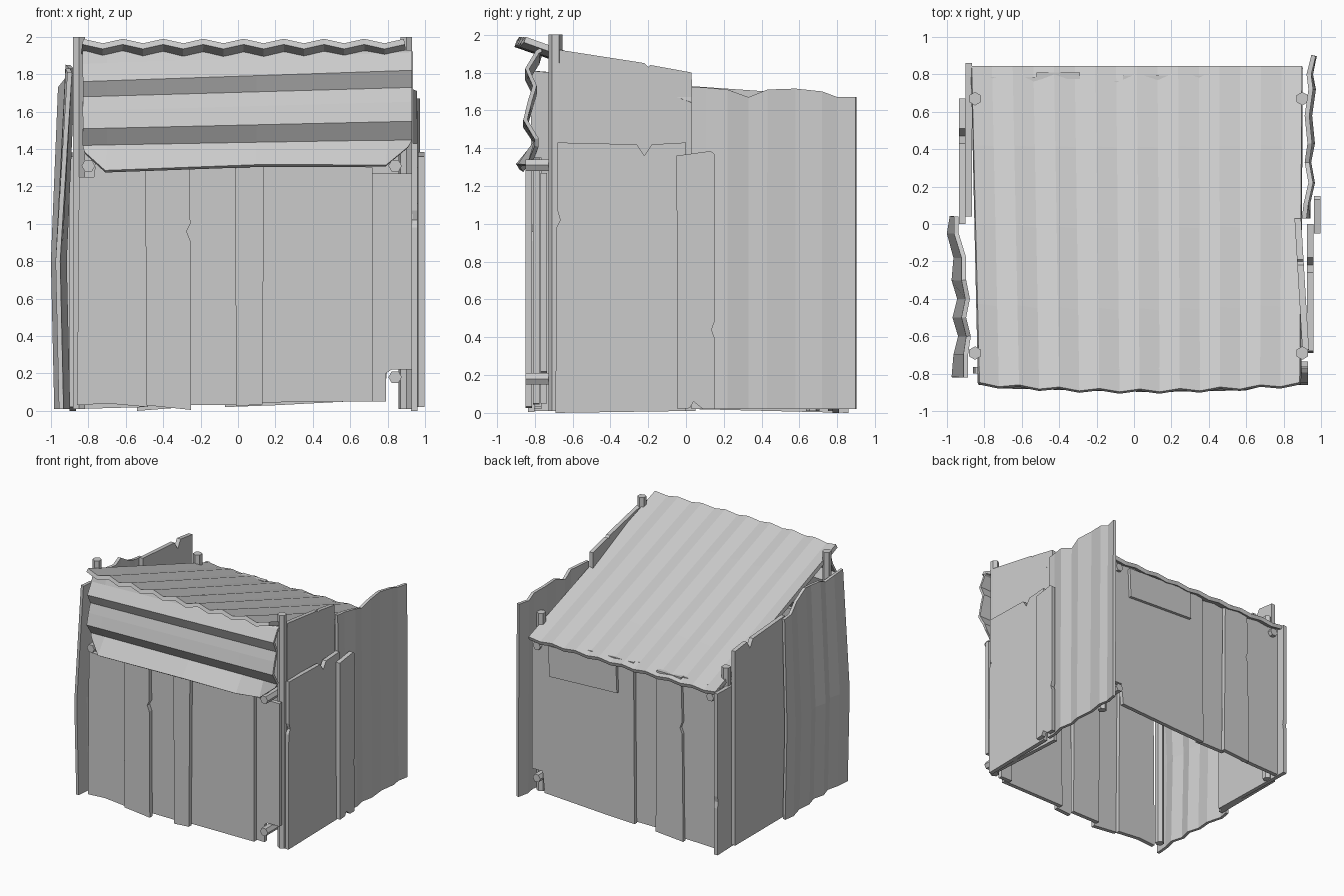
import bpy, bmesh, math
from mathutils import Vector


def finish(bm, name):
    bmesh.ops.recalc_face_normals(bm, faces=bm.faces[:])
    me = bpy.data.meshes.new(name)
    bm.to_mesh(me)
    bm.free()
    ob = bpy.data.objects.new(name, me)
    bpy.context.collection.objects.link(ob)
    return ob


def board(name, axis, pts, depth, thick, slope=0.0, lean=0.0):
    """Flat board: outline (u, z) along x or y, given depth, extruded by thick."""
    bm = bmesh.new()
    vs = []
    for u, z in pts:
        d = depth + slope * u + lean * z
        vs.append(bm.verts.new((u, d, z) if axis == 'x' else (d, u, z)))
    f = bm.faces.new(vs)
    r = bmesh.ops.extrude_face_region(bm, geom=[f])
    off = Vector((0, thick, 0)) if axis == 'x' else Vector((thick, 0, 0))
    for g in r['geom']:
        if isinstance(g, bmesh.types.BMVert):
            g.co += off
    return finish(bm, name)


def sheet(name, rows, thick):
    """Bent metal sheet lofted through rows of points."""
    bm = bmesh.new()
    vr = [[bm.verts.new(p) for p in r] for r in rows]
    for a, b in zip(vr, vr[1:]):
        for i in range(len(a) - 1):
            bm.faces.new((a[i], a[i + 1], b[i + 1], b[i]))
    ob = finish(bm, name)
    m = ob.modifiers.new("thickness", 'SOLIDIFY')
    m.thickness = thick
    m.offset = 0
    return ob


def pole(name, a, b, r=0.036):
    a, b = Vector(a), Vector(b)
    bm = bmesh.new()
    bmesh.ops.create_cone(bm, cap_ends=True, segments=6, radius1=r, radius2=r,
                          depth=(b - a).length)
    q = (b - a).to_track_quat('Z', 'X')
    ob = finish(bm, name)
    ob.rotation_euler = q.to_euler()
    ob.location = (a + b) / 2
    return ob


# Corner posts and side rails
for x in (-0.85, 0.9):
    pole("front_post", (x, -0.69, 0.01), (x, -0.69, 2.0))
    pole("back_post", (x, 0.67, 0.01), (x, 0.67, 1.53))
for x, z in ((-0.8, 1.31), (0.84, 1.31), (0.84, 0.18)):
    pole("side_rail", (x, -0.85, z), (x, 0.82, z))

# Front wall boards
board("front_board_left", 'x', [(-0.86, 0.03), (-0.7, 0.04), (-0.48, 0.02), (-0.49, 1.35),
      (-0.76, 1.35), (-0.77, 1.25), (-0.85, 1.25)], -0.80, 0.035)
board("front_board_2", 'x', [(-0.49, 0.03), (-0.25, 0.005), (-0.255, 0.91), (-0.275, 0.96),
      (-0.255, 1.0), (-0.26, 1.35), (-0.495, 1.35)], -0.835, 0.035)
board("front_board_3", 'x', [(-0.27, 0.03), (0.0, 0.03), (-0.01, 1.35), (-0.28, 1.35)], -0.80, 0.035)
board("front_board_4", 'x', [(-0.01, 0.025), (0.13, 0.035), (0.14, 1.35), (-0.015, 1.35)], -0.85, 0.035)
board("front_board_5", 'x', [(0.11, 0.045), (0.72, 0.05), (0.72, 1.3), (0.12, 1.35)], -0.81, 0.035)
board("front_board_right", 'x', [(0.68, 0.05), (0.79, 0.05), (0.79, 0.2), (0.82, 0.22), (0.93, 0.22),
      (0.93, 1.27), (0.68, 1.27)], -0.77, 0.035)

# Right wall boards
board("right_tall_board", 'y', [(-0.68, 0.01), (0.05, 0.01), (0.03, 1.8), (-0.19, 1.84),
      (-0.2, 1.83), (-0.22, 1.85), (-0.67, 1.92)], 0.86, 0.035, slope=-0.06)
board("right_low_board", 'y', [(-0.69, 0.0), (0.0, 0.01), (0.0, 1.43), (-0.18, 1.42), (-0.22, 1.36),
      (-0.26, 1.42), (-0.68, 1.43), (-0.68, 1.07), (-0.665, 1.02), (-0.685, 0.98)], 0.925, 0.035)
board("right_narrow_board", 'y', [(-0.045, 0.02), (0.02, 0.025), (0.04, 0.06), (0.09, 0.02), (0.15, 0.02),
      (0.15, 0.4), (0.135, 0.44), (0.15, 0.48), (0.15, 1.37), (0.13, 1.385), (-0.05, 1.36)],
      0.962, 0.036)

# Left wall boards
board("left_tall_board", 'y', [(0.0, 0.02), (0.67, 0.02), (0.67, 1.68), (0.51, 1.7), (0.47, 1.63),
      (0.43, 1.7), (0.0, 1.73)], -0.935, 0.035)
board("left_corner_board", 'y', [(0.04, 0.02), (0.86, 0.0), (0.86, 0.4), (0.85, 0.45), (0.86, 0.5),
      (0.86, 1.38), (0.04, 1.36)], -0.9, 0.035)

# Back wall boards
board("back_board_wide", 'x', [(0.9, 0.24), (0.8, 0.24), (0.78, 0.06), (0.2, 0.03), (-0.07, 0.02),
      (-0.06, 1.4), (0.9, 1.38)], 0.76, 0.035)
board("back_board_2", 'x', [(-0.04, 0.03), (-0.32, 0.03), (-0.3, 1.4), (-0.05, 1.4)], 0.73, 0.035)
board("back_board_3", 'x', [(-0.28, 0.02), (-0.54, 0.0), (-0.53, 0.92), (-0.51, 0.97), (-0.53, 1.02),
      (-0.52, 1.4), (-0.29, 1.4)], 0.775, 0.035)
board("back_board_left", 'x', [(-0.5, 0.02), (-0.87, 0.01), (-0.87, 1.39), (-0.49, 1.4)], 0.75, 0.035)
board("back_patch", 'x', [(0.08, 1.11), (0.72, 1.08), (0.73, 1.34), (0.09, 1.36)], 0.79, 0.03)

# Corrugated sheet at the back of the right wall: (y, x at bottom, x at top, top z)
R = [(0.03, .93, .91, 1.72), (0.11, .93, .92, 1.72), (0.22, .955, .945, 1.71), (0.33, .935, .925, 1.67),
     (0.43, .955, .94, 1.71), (0.58, .94, .925, 1.715), (0.72, .96, .945, 1.7), (0.8, .945, .935, 1.67),
     (0.9, .965, .96, 1.67)]
sheet("right_metal_sheet", [[(b, y, 0.02) for y, b, t, z in R], [(t, y, z) for y, b, t, z in R]], 0.025)

# Corrugated, bulging sheet at the front of the left wall
L = [(0.04, -.955, -.95, 1.72), (-0.05, -.97, -.95, 1.73), (-0.18, -.935, -.91, 1.78),
     (-0.3, -.945, -.91, 1.85), (-0.4, -.915, -.89, 1.83), (-0.5, -.94, -.91, 1.83),
     (-0.6, -.91, -.885, 1.78), (-0.7, -.935, -.9, 1.8), (-0.82, -.945, -.9, 1.81)]
sheet("left_metal_sheet", [[(b, y, 0.01) for y, b, t, z in L],
                           [(b - 0.018, y, 0.8) for y, b, t, z in L],
                           [(t, y, z) for y, b, t, z in L]], 0.025)

# Sloping corrugated roof
N = 16
rows = []
for j in range(5):
    v = j / 4
    row = []
    for i in range(N + 1):
        u = i / N
        x = -0.85 + 0.02 * (1 - v) - 0.02 * v + u * (1.72 + 0.05 * v)
        y0 = -0.86 - 0.035 * math.sin(math.pi * u) + 0.008 * (-1) ** i
        y = y0 + v * (0.84 - y0)
        z = 1.962 - 0.6 * v + 0.012 * (-1) ** i * (1 - 0.4 * v)
        row.append((x, y, z))
    rows.append(row)
sheet("roof_sheet", rows, 0.032)

# Horizontal corrugated sheet over the front opening: (y, z left, z right)
P = [(-0.765, 1.92, 1.92), (-0.785, 1.85, 1.91), (-0.84, 1.76, 1.82), (-0.80, 1.68, 1.73),
     (-0.825, 1.6, 1.65), (-0.85, 1.51, 1.55), (-0.79, 1.42, 1.45)]
X = (-0.83, -0.7, 0.1, 0.6, 0.8, 0.93)
rows = [[(x, y, l + (r - l) * (x + 0.83) / 1.76) for x in X] for y, l, r in P]
rows.append([(-0.82, -0.8, 1.38), (-0.71, -0.87, 1.28), (0.1, -0.89, 1.31), (0.6, -0.88, 1.31),
             (0.79, -0.83, 1.31), (0.91, -0.79, 1.41)])
sheet("front_metal_sheet", rows, 0.022)
